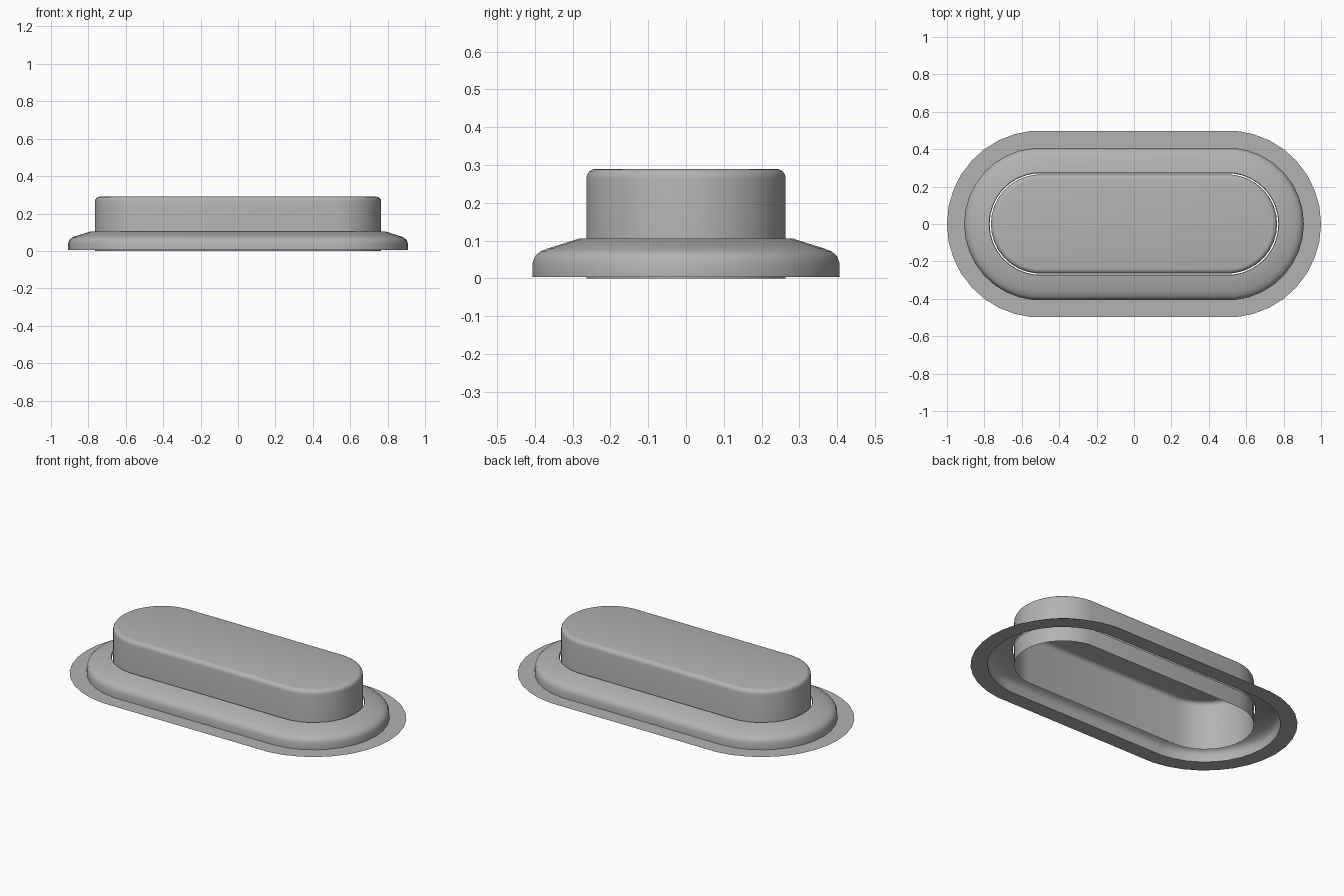
import bpy, bmesh, math

cube = bpy.data.objects.get("Cube")
if cube:
    bpy.data.objects.remove(cube)

HALF_STRAIGHT = 0.5
ARC = 17          # points on each rounded end

grey = bpy.data.materials.new("plain_grey")
grey.use_nodes = True
colour = (0.45, 0.45, 0.45, 1)
grey.diffuse_color = colour
grey.node_tree.nodes["Principled BSDF"].inputs["Base Color"].default_value = colour


def ring(bm, radius, z):
    """One capsule-shaped loop of vertices."""
    verts = []
    for side in (1, -1):
        for i in range(ARC):
            a = math.pi * ((i + 0.5) / ARC - 0.5)
            x = side * (HALF_STRAIGHT + radius * math.cos(a))
            verts.append(bm.verts.new((x, side * radius * math.sin(a), z)))
    return verts


def capsule_shell(name, profile, cap=False):
    """Sweep a (radius, height) profile around the capsule outline."""
    bm = bmesh.new()
    loops = [ring(bm, r, z) for r, z in profile]
    n = len(loops[0])
    for low, high in zip(loops, loops[1:]):
        for i in range(n):
            j = (i + 1) % n
            bm.faces.new((low[i], low[j], high[j], high[i]))
    if cap:
        bm.faces.new(loops[-1])
    mesh = bpy.data.meshes.new(name)
    bm.to_mesh(mesh)
    bm.free()
    mesh.materials.append(grey)
    obj = bpy.data.objects.new(name, mesh)
    bpy.context.collection.objects.link(obj)
    bpy.ops.object.select_all(action='DESELECT')
    obj.select_set(True)
    bpy.context.view_layer.objects.active = obj
    bpy.ops.object.shade_smooth_by_angle(angle=math.radians(40))
    return obj


# Thin flat flange lying on the ground
capsule_shell("flange", [(0.5, 0.004), (0.408, 0.004)])

# Hollow raised bezel with a rounded shoulder and a short inner lip
capsule_shell("bezel", [(0.408, 0.004), (0.408, 0.04), (0.402, 0.058),
                        (0.388, 0.071), (0.365, 0.08), (0.285, 0.105),
                        (0.275, 0.105), (0.272, 0.095)])

# Push button, open underneath, with a rounded top edge
edge = 0.025
corner = [(0.24 + edge * math.cos(a), 0.265 + edge * math.sin(a))
          for a in (math.pi / 8 * k for k in range(5))]
capsule_shell("button", [(0.265, 0)] + corner, cap=True)
